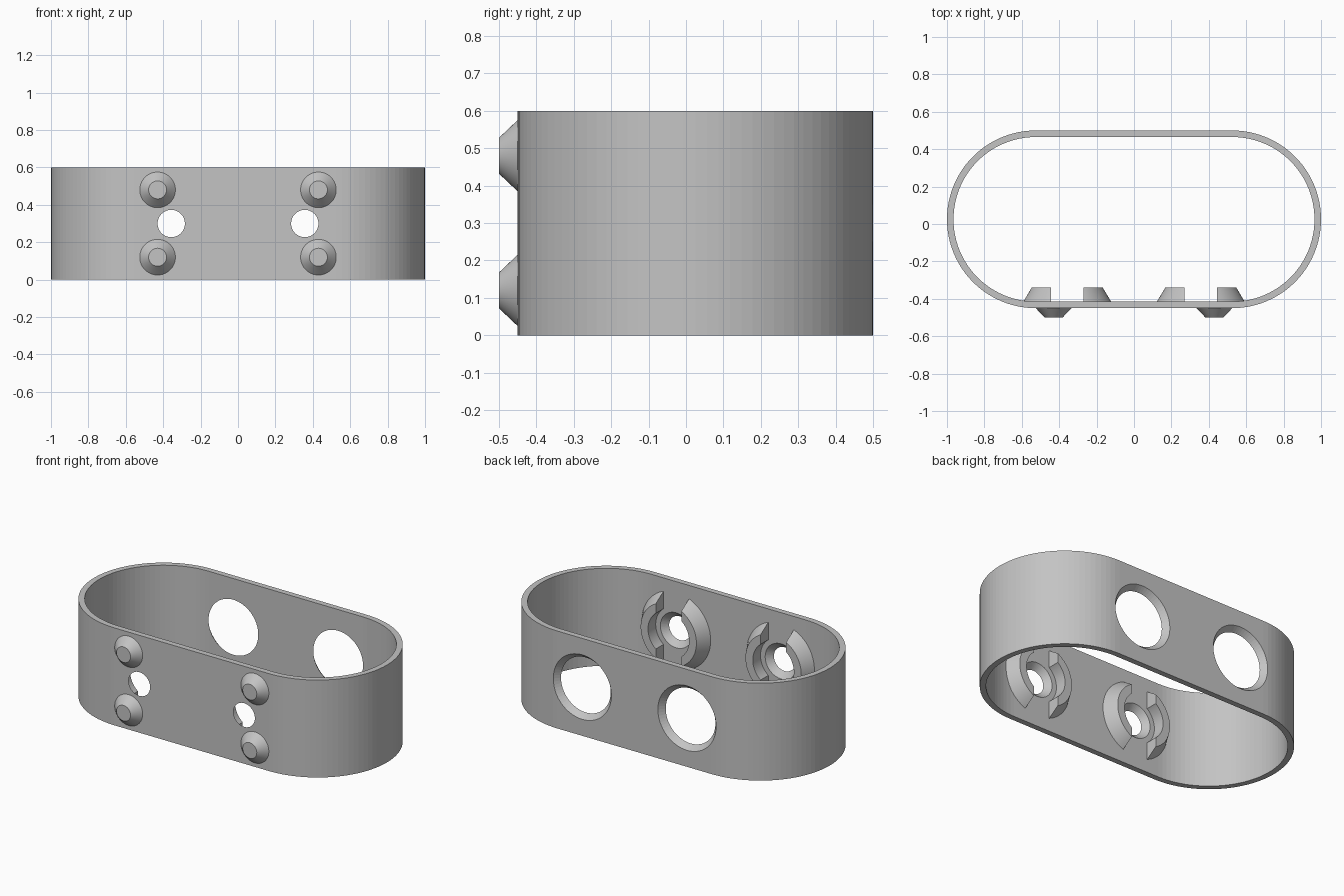
import bpy, bmesh, math
from mathutils import Matrix, Vector

cube = bpy.data.objects.get("Cube")
if cube:
    bpy.data.objects.remove(cube, do_unlink=True)

# Single grey material
grey = bpy.data.materials.new("plain_grey")
grey.use_nodes = True
colour = (0.55, 0.55, 0.55, 1)
grey.diffuse_color = colour
grey.node_tree.nodes["Principled BSDF"].inputs["Base Color"].default_value = colour

HEIGHT, WALL = 0.6, 0.035
RADIUS, STRAIGHT, MID_Y = 0.475, 0.525, 0.025
FRONT, BACK = MID_Y - RADIUS, MID_Y + RADIUS
HOLE_X, STUD_X = 0.357, 0.43


def finish(bm, name, smooth=True):
    bmesh.ops.recalc_face_normals(bm, faces=bm.faces)
    mesh = bpy.data.meshes.new(name)
    bm.to_mesh(mesh)
    bm.free()
    mesh.materials.append(grey)
    ob = bpy.data.objects.new(name, mesh)
    bpy.context.collection.objects.link(ob)
    if smooth:
        bpy.ops.object.select_all(action='DESELECT')
        ob.select_set(True)
        bpy.context.view_layer.objects.active = ob
        bpy.ops.object.shade_smooth_by_angle(angle=math.radians(30))
    return ob


def cone_y(name, x, z, y0, r0, y1, r1, smooth=True):
    """Frustum lying along y, radius r0 at y0 and r1 at y1."""
    bm = bmesh.new()
    place = Matrix.Translation((x, (y0 + y1) / 2, z)) @ Matrix.Rotation(-math.pi / 2, 4, 'X')
    bmesh.ops.create_cone(bm, cap_ends=True, segments=64, radius1=r0, radius2=r1,
                          depth=y1 - y0, matrix=place)
    return finish(bm, name, smooth)


def stadium(radius, steps=48):
    """Rounded-end outline, counter-clockwise from the front right end."""
    pts = []
    for side in (1, -1):
        for i in range(steps + 1):
            a = -side * math.pi / 2 + math.pi * i / steps
            pts.append((side * STRAIGHT + radius * math.cos(a), MID_Y + radius * math.sin(a)))
    return pts


# Band: two stadium outlines joined into an open-ended loop
bm = bmesh.new()
rings = [[bm.verts.new((x, y, z)) for x, y in stadium(r)]
         for r, z in ((RADIUS, 0), (RADIUS, HEIGHT), (RADIUS - WALL, HEIGHT), (RADIUS - WALL, 0))]
count = len(rings[0])
for k in range(4):
    a, b = rings[k], rings[(k + 1) % 4]
    for i in range(count):
        j = (i + 1) % count
        bm.faces.new((a[i], a[j], b[j], b[i]))
band = finish(bm, "band", smooth=False)

# Tapered holes through the front and back walls
cutters = []
for x in (-HOLE_X, HOLE_X):
    cutters.append(cone_y("front_hole_cutter", x, HEIGHT / 2, FRONT - 0.01, 0.063,
                          FRONT + WALL + 0.01, 0.118, False))
    cutters.append(cone_y("back_hole_cutter", x, HEIGHT / 2, BACK - WALL - 0.01, 0.161,
                          BACK + 0.01, 0.207, False))
for cutter in cutters:
    mod = band.modifiers.new("hole", 'BOOLEAN')
    mod.operation, mod.solver, mod.object = 'DIFFERENCE', 'EXACT', cutter
bpy.context.view_layer.update()
cut_mesh = bpy.data.meshes.new_from_object(
    band.evaluated_get(bpy.context.evaluated_depsgraph_get()))
band.modifiers.clear()
band.data = cut_mesh
for cutter in cutters:
    bpy.data.objects.remove(cutter, do_unlink=True)

# Conical studs on the front
for x in (-STUD_X, STUD_X):
    for z in (0.12, 0.48):
        cone_y("front_stud", x, z, FRONT - 0.05, 0.048, FRONT + 0.005, 0.1)


def clip(x, side):
    """Half of a sloped ring around a front hole, cut straight beside a slot."""
    base, top = FRONT + WALL - 0.006, FRONT + WALL + 0.075
    profile = ((0.14, base), (0.238, base), (0.19, top), (0.14, top))
    steps = 72
    bm = bmesh.new()
    loops = []
    for i in range(steps):
        a = math.tau * i / steps
        loops.append([bm.verts.new((r * math.cos(a), y, r * math.sin(a))) for r, y in profile])
    for i in range(steps):
        a, b = loops[i], loops[(i + 1) % steps]
        for k in range(4):
            n = (k + 1) % 4
            bm.faces.new((a[k], a[n], b[n], b[k]))
    bmesh.ops.bisect_plane(bm, geom=bm.verts[:] + bm.edges[:] + bm.faces[:],
                           plane_co=Vector((side * 0.087, 0, 0)),
                           plane_no=Vector((side, 0, 0)), clear_inner=True)
    bmesh.ops.holes_fill(bm, edges=[e for e in bm.edges if e.is_boundary], sides=0)
    bmesh.ops.translate(bm, verts=bm.verts, vec=(x, 0, HEIGHT / 2))
    return finish(bm, "inner_clip")


# Pairs of clips inside the front wall
for x in (-HOLE_X, HOLE_X):
    for side in (-1, 1):
        clip(x, side)
